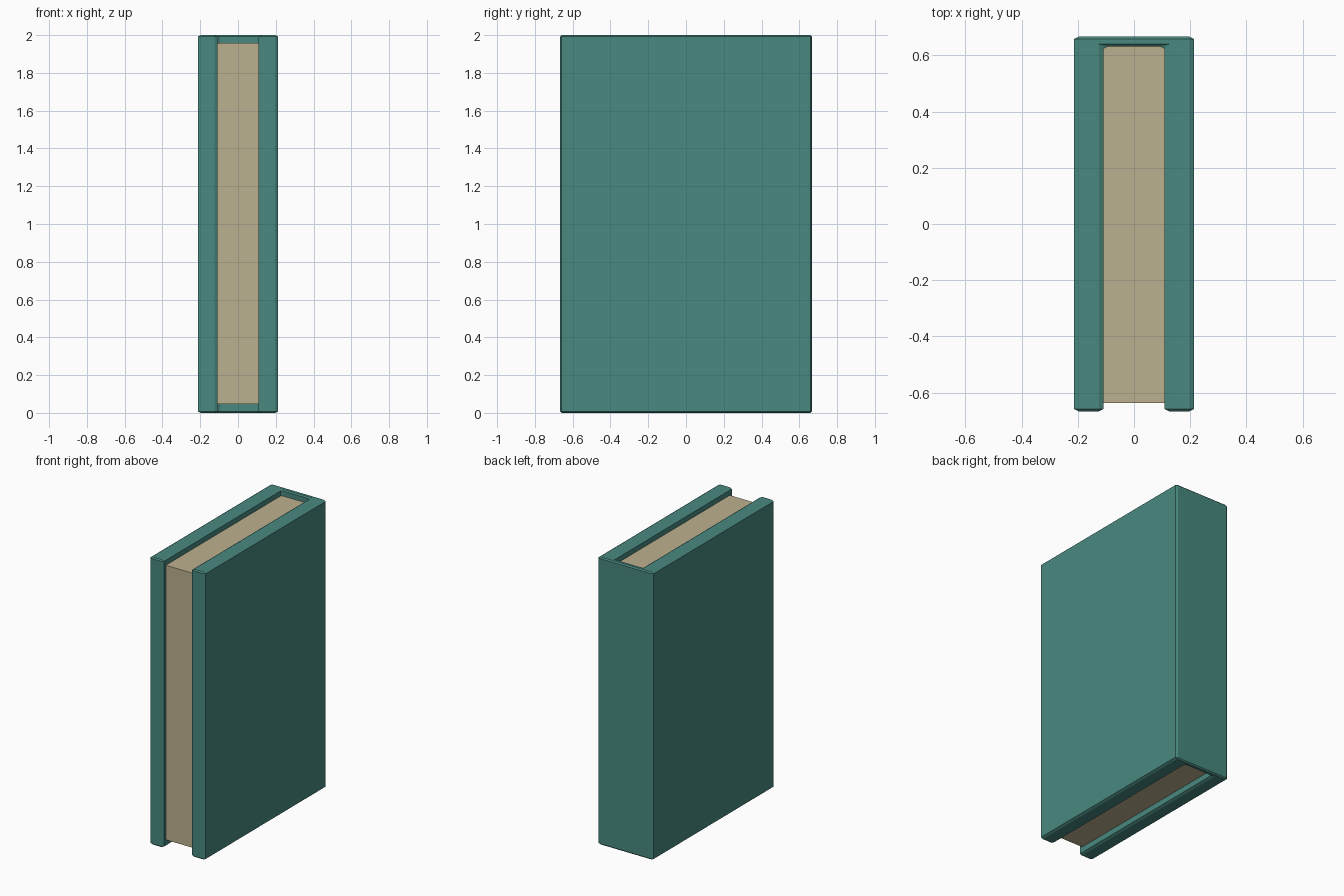
import bpy, bmesh
from mathutils import Vector

if "Cube" in bpy.data.objects:
    bpy.data.objects.remove(bpy.data.objects["Cube"])


def material(name, colour):
    m = bpy.data.materials.new(name)
    m.diffuse_color = (*colour, 1)
    m.use_nodes = True
    m.node_tree.nodes["Principled BSDF"].inputs["Base Color"].default_value = m.diffuse_color
    return m


teal = material("teal_cloth", (0.066, 0.25, 0.215))
cream = material("cream_paper", (0.5, 0.44, 0.275))


def extruded(name, profile, z0, z1, mat, bevel=0, stretch=1):
    """Extrude an xy outline upward, chamfer every edge, then stretch in x."""
    bm = bmesh.new()
    face = bm.faces.new([bm.verts.new((x / stretch, y, z0)) for x, y in profile])
    top = bmesh.ops.extrude_face_region(bm, geom=[face])["geom"]
    bmesh.ops.translate(bm, vec=(0, 0, z1 - z0),
                        verts=[v for v in top if isinstance(v, bmesh.types.BMVert)])
    bmesh.ops.recalc_face_normals(bm, faces=bm.faces)
    if bevel:
        bmesh.ops.bevel(bm, geom=bm.edges[:], offset=bevel, segments=1,
                        profile=0.5, affect='EDGES')
    bmesh.ops.scale(bm, vec=Vector((stretch, 1, 1)), verts=bm.verts)
    bmesh.ops.recalc_face_normals(bm, faces=bm.faces)
    mesh = bpy.data.meshes.new(name)
    bm.to_mesh(mesh)
    bm.free()
    mesh.materials.append(mat)
    obj = bpy.data.objects.new(name, mesh)
    bpy.context.collection.objects.link(obj)
    return obj


# Cover: two thick boards joined by a thin spine at the back
half = [(0.213, 0.667), (0.213, -0.667), (0.109, -0.667), (0.109, 0.632)]
outline = half + [(-x, y) for x, y in reversed(half)]
extruded("cover", outline, 0, 2, teal, bevel=0.008, stretch=2)

# Page block, set back from the cover edges
w = 0.11
extruded("pages", [(-w, -0.638), (w, -0.638), (w, 0.634), (-w, 0.634)], 0.047, 1.957, cream)
